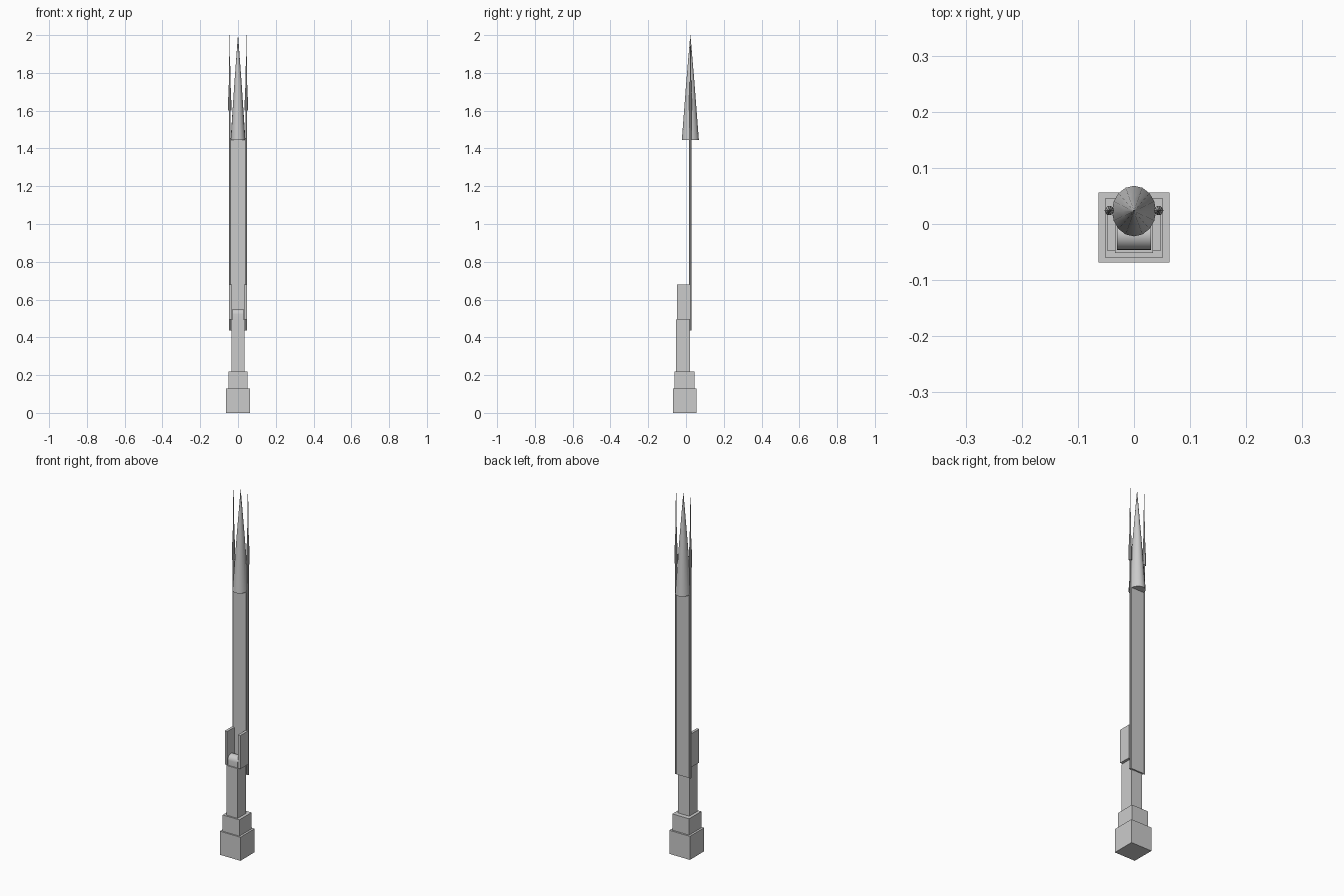
import bpy, bmesh, math
from mathutils import Vector

if "Cube" in bpy.data.objects:
    bpy.data.objects.remove(bpy.data.objects["Cube"])


def finish(name, bm, smooth=True):
    bmesh.ops.recalc_face_normals(bm, faces=bm.faces)
    me = bpy.data.meshes.new(name)
    bm.to_mesh(me)
    bm.free()
    ob = bpy.data.objects.new(name, me)
    bpy.context.collection.objects.link(ob)
    if smooth:
        bpy.context.view_layer.objects.active = ob
        ob.select_set(True)
        bpy.ops.object.shade_smooth_by_angle(angle=math.radians(35))
        ob.select_set(False)
    return ob


def box(name, x, y, z):
    lo, hi = Vector((x[0], y[0], z[0])), Vector((x[1], y[1], z[1]))
    bm = bmesh.new()
    bmesh.ops.create_cube(bm, size=1)
    for v in bm.verts:
        v.co = (lo + hi) / 2 + v.co * (hi - lo)
    return finish(name, bm, False)


def lathe(name, profile, centre, sides=16, x_scale=1.0):
    # stacked rings from (radius, height) pairs, capped at both ends
    bm = bmesh.new()
    rings = []
    for r, z in profile:
        rings.append([bm.verts.new((centre[0] + x_scale * r * math.cos(math.tau * i / sides),
                                    centre[1] + r * math.sin(math.tau * i / sides), z))
                      for i in range(sides)])
    for a, b in zip(rings, rings[1:]):
        for i in range(sides):
            j = (i + 1) % sides
            bm.faces.new((a[i], a[j], b[j], b[i]))
    bm.faces.new(rings[0])
    bm.faces.new(rings[-1])
    return finish(name, bm)


# Stepped plinth and post
box("plinth", (-0.063, 0.063), (-0.069, 0.056), (0, 0.13))
box("plinth_step", (-0.051, 0.051), (-0.061, 0.046), (0.13, 0.22))
box("post", (-0.034, 0.034), (-0.052, 0.02), (0.22, 0.495))

# Rounded hinge block between the cheek plates
bm = bmesh.new()
outline = [(-0.046, 0.49)]
outline += [(-0.018 - 0.028 * math.cos(math.pi * i / 12),
             0.522 + 0.028 * math.sin(math.pi * i / 12)) for i in range(13)]
outline += [(0.01, 0.49)]
face = bm.faces.new([bm.verts.new((-0.03, y, z)) for y, z in outline])
ext = bmesh.ops.extrude_face_region(bm, geom=[face])
bmesh.ops.translate(bm, vec=(0.06, 0, 0),
                    verts=[g for g in ext["geom"] if isinstance(g, bmesh.types.BMVert)])
bm.faces.new([v for v in face.verts]) if not face.is_valid else None
finish("hinge_block", bm)

# Flat shaft and pointed head
box("shaft", (-0.039, 0.039), (0.015, 0.028), (0.435, 1.45))
lathe("spear_tip", [(0.045, 1.445), (0.0225, 1.74), (0.0005, 2.0)],
      (0, 0.023), 16, 0.87)

# Cheek plates and slender side needles, mirrored left and right
needle = [(0.0045, 0.435), (0.0045, 1.6), (0.0085, 1.6), (0.0085, 1.65),
          (0.004, 1.76), (0.0008, 2.0)]
for side, s in (("left", -1), ("right", 1)):
    box("cheek_plate_" + side, sorted((s * 0.033, s * 0.048)), (-0.047, 0.02), (0.495, 0.68))
    lathe("needle_" + side, needle, (s * 0.044, 0.024), 10)
